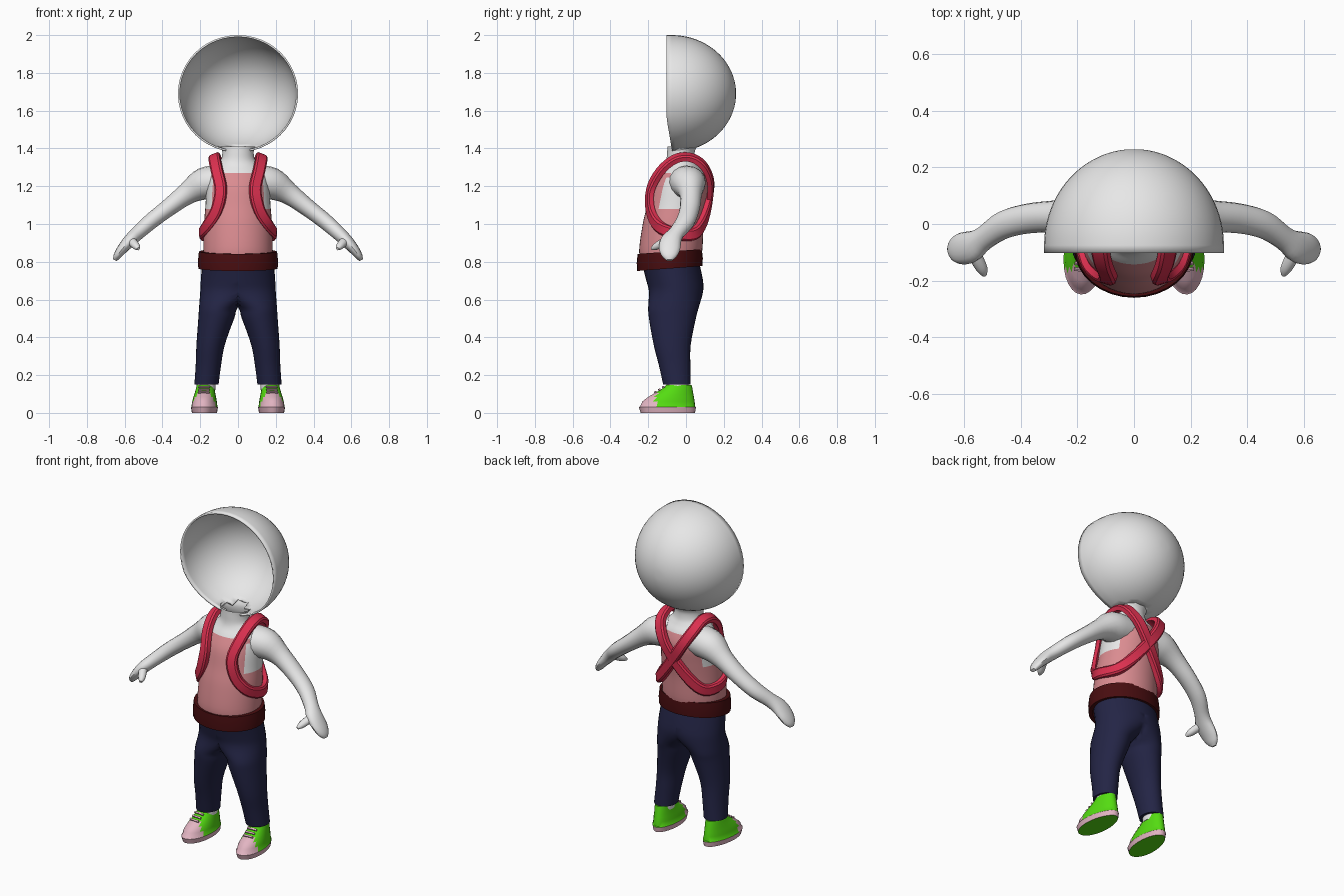
import bpy, bmesh
from math import sin, cos, pi, radians
from mathutils import Vector, Matrix

cube = bpy.data.objects.get("Cube")
if cube:
    bpy.data.objects.remove(cube)


def material(name, r, g, b):
    m = bpy.data.materials.new(name)
    m.use_nodes = True
    m.diffuse_color = (r, g, b, 1)
    m.node_tree.nodes["Principled BSDF"].inputs["Base Color"].default_value = (r, g, b, 1)
    return m


SKIN = material("pale_skin", .8, .8, .8)
SHIRT = material("shirt_pink", .7, .26, .28)
STRAP = material("strap_red", .72, .03, .08)
DENIM = material("navy_denim", .017, .018, .06)
LEATHER = material("dark_leather", .065, .004, .005)
BRASS = material("brass_yellow", .75, .6, .04)
GREEN = material("shoe_green", .09, .72, .006)
RUBBER = material("rubber_pink", .76, .46, .54)


def finish(name, bm, mats, rule=None, mirror=False, angle=40):
    """Turn a bmesh into a named, shaded object; rule picks a material slot per face."""
    bmesh.ops.recalc_face_normals(bm, faces=bm.faces)
    bm.normal_update()
    if rule:
        for f in bm.faces:
            f.material_index = rule(f.calc_center_median(), f.normal)
    me = bpy.data.meshes.new(name)
    bm.to_mesh(me)
    bm.free()
    for m in mats:
        me.materials.append(m)
    ob = bpy.data.objects.new(name, me)
    bpy.context.collection.objects.link(ob)
    bpy.ops.object.select_all(action="DESELECT")
    ob.select_set(True)
    bpy.context.view_layer.objects.active = ob
    bpy.ops.object.shade_smooth_by_angle(angle=radians(angle))
    if mirror:
        ob.modifiers.new("mirror", "MIRROR").use_mirror_merge = True
    return ob


def spline(points, steps, closed=False):
    """Catmull-Rom resampling of tuples of any length."""
    pts = [Vector(p) for p in points]
    n, out = len(pts), []
    for i in range(n if closed else n - 1):
        pick = (lambda k: pts[k % n]) if closed else (lambda k: pts[min(max(k, 0), n - 1)])
        a, b, c, d = (pick(i + k) for k in (-1, 0, 1, 2))
        for s in range(steps):
            t = s / steps
            out.append(.5 * (2 * b + (c - a) * t + (2 * a - 5 * b + 4 * c - d) * t ** 2
                             + (3 * b - a - 3 * c + d) * t ** 3))
    return out if closed else out + [pts[-1]]


def loft(rings, caps=(True, True), loop=False):
    """Skin a list of equal-length point rings."""
    bm = bmesh.new()
    vr = [[bm.verts.new(p) for p in r] for r in rings]
    n = len(rings[0])
    for a, b in zip(vr, vr[1:] + (vr[:1] if loop else [])):
        for i in range(n):
            j = (i + 1) % n
            bm.faces.new((a[i], a[j], b[j], b[i]))
    for cap, ring in zip(caps, (vr[0], vr[-1])):
        if cap and not loop:
            bm.faces.new(ring)
    return bm


def oval(c, u, v, n=24):
    return [c + u * cos(2 * pi * i / n) + v * sin(2 * pi * i / n) for i in range(n)]


def stack(levels, steps, n=32):
    """Horizontal ovals from (z, x, y, rx, ry)."""
    return [oval(Vector((x, y, z)), Vector((rx, 0, 0)), Vector((0, ry, 0)), n)
            for z, x, y, rx, ry in spline(levels, steps)]


def limb(points, steps=4, n=16):
    """Oval sweep from (x, y, z, half width, half thickness)."""
    path, rings = spline(points, steps), []
    for i, p in enumerate(path):
        t = (path[min(i + 1, len(path) - 1)] - path[max(i - 1, 0)])
        t = Vector(t[:3]).normalized()
        ref = Vector((0, 1, 0)) if abs(t.y) < .75 else Vector((1, 0, 0))
        s = (ref - t * ref.dot(t)).normalized()
        rings.append(oval(Vector(p[:3]), s * p[3], t.cross(s) * p[4], n))
    return loft(rings)


# Head: hollow bowl opening to the front, with a hole for the neck
rings = []
for k in range(1, 22):
    a = min(k, 20) / 20 * pi / 2
    y = -.075 + .34 * cos(a) - (.028 if k == 21 else 0)
    ring = oval(Vector((0, y, 1.69)), Vector((.318 * sin(a), 0, 0)), Vector((0, 0, .31 * sin(a))), 48)
    for p in ring:
        if k > 17:
            p.y += max(0, 1.56 - p.z) * .17 * (k - 17) / 4
    rings.append(ring)
bm = loft(rings, (True, False))
hole = [f for f in bm.faces if f.calc_center_median().z < 1.45
        and (f.calc_center_median().xy - Vector((0, -.02))).length < .07]
bmesh.ops.delete(bm, geom=hole, context="FACES")
head = finish("head_shell", bm, [SKIN])
shell = head.modifiers.new("thickness", "SOLIDIFY")
shell.thickness, shell.offset = .01, -1

# Torso and neck: sleeveless top over bare shoulders
torso = [(.79, 0, -.085, .18, .15), (.86, 0, -.081, .184, .167), (1, 0, -.068, .18, .161),
         (1.1, 0, -.05, .172, .155), (1.2, 0, -.033, .166, .148), (1.27, 0, -.025, .152, .118),
         (1.31, 0, -.025, .118, .09), (1.34, 0, -.027, .09, .077), (1.38, 0, -.027, .083, .073),
         (1.41, 0, -.02, .09, .078)]


def top_rule(c, nrm):
    return 0 if c.z > 1.27 or (c.z > 1.09 and abs(c.x) > .135) else 1


finish("torso", loft(stack(torso, 5, 40), (True, False)), [SKIN, SHIRT], top_rule)

# Arms with mitten hands and thumbs
arm = [(.09, .0, 1.225, .1, .085), (.18, .015, 1.212, .09, .086), (.27, .025, 1.16, .06, .058),
       (.37, .02, 1.085, .053, .046), (.46, -.003, 1.015, .05, .042), (.53, -.05, .953, .043, .037),
       (.575, -.08, .91, .056, .034), (.615, -.087, .865, .055, .027), (.64, -.088, .83, .04, .02),
       (.652, -.088, .808, .016, .01)]
thumb = [(.575, -.08, .92, .026, .024), (.555, -.125, .9, .024, .022),
         (.537, -.16, .88, .02, .018), (.528, -.182, .868, .008, .008)]
finish("arms", limb(arm), [SKIN], mirror=True)
finish("thumbs", limb(thumb, 3, 12), [SKIN], mirror=True)

# Trousers: one leg clamped at the centre line, then mirrored
leg = [(.8, 0, -.083, .19, .152), (.7, 0, -.06, .197, .15), (.64, .03, -.053, .17, .143),
       (.56, .1, -.066, .106, .134), (.5, .115, -.072, .095, .124), (.36, .145, -.073, .075, .098),
       (.25, .157, -.06, .067, .083), (.15, .167, -.048, .064, .073)]
rings = stack(leg, 4)
for r in rings:
    for p in r:
        p.x = max(p.x, 0)
bm = loft(rings)
seam = [f for f in bm.faces if all(v.co.x < 1e-5 for v in f.verts)]
bmesh.ops.delete(bm, geom=seam, context="FACES")
finish("trousers", bm, [DENIM], mirror=True)

# Belt, tilted up toward the back
belt = []
for z, grow in ((.758, -.02), (.758, .003), (.8, .005), (.848, 0), (.848, -.025)):
    r = oval(Vector((0, -.086, z)), Vector((.207 + grow, 0, 0)), Vector((0, .17 + grow, 0)), 32)
    for p in r:
        p.z += .075 * (p.y + .17)
    belt.append(r)
finish("belt", loft(belt, (False, False)), [LEATHER])

# Buckle frame
bm = bmesh.new()
bmesh.ops.create_grid(bm, x_segments=1, y_segments=1, size=1,
                      matrix=Matrix.Translation((0, -.264, .791)) @ Matrix.Rotation(pi / 2, 4, "X")
                      @ Matrix.Diagonal((.046, .036, 1, 1)))
face = list(bm.faces)
bmesh.ops.inset_region(bm, faces=face, thickness=.017)
bmesh.ops.delete(bm, geom=face, context="FACES")
buckle = finish("belt_buckle", bm, [BRASS])
thick = buckle.modifiers.new("thickness", "SOLIDIFY")
thick.thickness, thick.offset = .018, 0

# Harness: shoulder, chest, under the arm, crossing the back to the other shoulder
half = [(.122, .02, 1.355), (.125, -.06, 1.345), (.112, -.138, 1.28), (.092, -.19, 1.18),
        (.115, -.19, 1.07), (.162, -.148, .99), (.19, -.06, .95), (.155, .04, .945),
        (.09, .092, 1.01), (0, .125, 1.13), (-.065, .13, 1.23), (-.112, .09, 1.315)]
path = spline(half + [(-x, y, z) for x, y, z in half], 4, True)
rings = []
for i, p in enumerate(path):
    t = (path[(i + 1) % len(path)] - path[i - 1]).normalized()
    out = p - Vector((p.x * .5, -.04, min(max(p.z, .9), 1.2)))
    out = (out - t * out.dot(t)).normalized()
    side = t.cross(out) * .031
    out *= .016
    rings.append([p - side - out, p + side - out, p + side + out * .5, p + side * .7 + out,
                  p - side * .7 + out, p - side + out * .5])
finish("harness", loft(rings, loop=True), [STRAP], angle=30)

# Shoes: soles, toe caps, laces and socks
PLACE = Matrix.Translation((.17, 0, 0)) @ Matrix.Rotation(radians(4), 4, "Z")
rings = []
for z, back, front, w in ((0, .048, -.24, .066), (.03, .053, -.25, .071), (.034, .048, -.243, .068),
                          (.06, .046, -.232, .065), (.085, .042, -.2, .06), (.105, .038, -.165, .055),
                          (.13, .034, -.125, .05), (.148, .03, -.105, .046)):
    r = oval(Vector((0, (back + front) / 2, z)), Vector((w, 0, 0)), Vector((0, (back - front) / 2, 0)), 28)
    for p in r:
        p.x *= 1 - .5 * (p.y + .1)
    rings.append(r)


def shoe_rule(c, nrm):
    if nrm.z < -.9:
        return 0
    return 1 if c.z < .031 or (c.y < -.155 and c.z < .1) else 0


bm = loft(rings)
bmesh.ops.recalc_face_normals(bm, faces=bm.faces)
shoe = finish("shoes", bm, [GREEN, RUBBER], shoe_rule, mirror=True)
shoe.data.transform(PLACE)

bm = bmesh.new()
for y, z in ((-.162, .11), (-.141, .123), (-.12, .137)):
    m = Matrix.Translation((0, y, z)) @ Matrix.Rotation(radians(35), 4, "X")
    bmesh.ops.create_cube(bm, size=1, matrix=PLACE @ m @ Matrix.Diagonal((.06, .01, .009, 1)))
finish("laces", bm, [RUBBER], mirror=True)
sock = [(.12, .17, -.045, .05, .058), (.165, .168, -.045, .05, .058)]
finish("socks", loft(stack(sock, 1, 20)), [SKIN], mirror=True)
